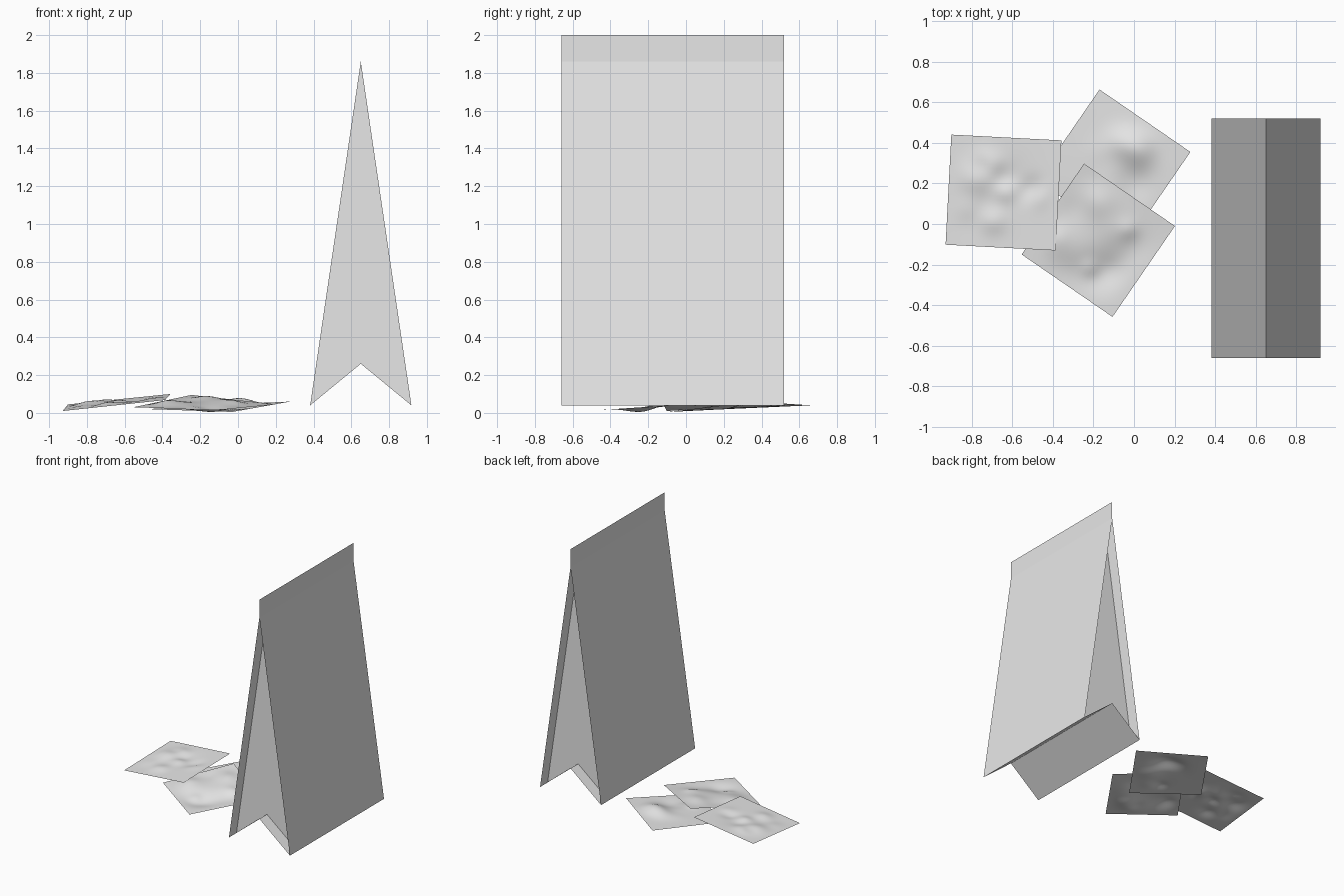
import bpy
import math
import random

cube = bpy.data.objects.get("Cube")
if cube:
    bpy.data.objects.remove(cube, do_unlink=True)

paper = bpy.data.materials.new("light grey paper")
paper.use_nodes = True
grey = (0.8, 0.8, 0.8, 1)
paper.diffuse_color = grey
paper.node_tree.nodes["Principled BSDF"].inputs["Base Color"].default_value = grey


def add_mesh(name, verts, faces):
    mesh = bpy.data.meshes.new(name)
    mesh.from_pydata(verts, [], faces)
    mesh.materials.append(paper)
    obj = bpy.data.objects.new(name, mesh)
    bpy.context.collection.objects.link(obj)
    return obj


# Folded bag: shared dimensions of its triangular section
MID, HALF = 0.65, 0.268
BASE, RIDGE, APEX, TOP = 0.04, 0.26, 1.86, 2.0
FRONT, BACK, RECESS = -0.66, 0.52, 0.095


def sheet(name, profile):
    """Sweep an x-z polyline along the depth of the bag."""
    n = len(profile)
    verts = [(x, y, z) for y in (FRONT, BACK) for x, z in profile]
    faces = [(i, i + 1, n + i + 1, n + i) for i in range(n - 1)]
    return add_mesh(name, verts, faces)


left_foot, right_foot = (MID + HALF, BASE), (MID - HALF, BASE)
sheet("bag_left_panel", [left_foot, (MID, APEX)])
sheet("bag_right_panel", [(MID, APEX), right_foot])
sheet("bag_top_seam", [(MID, APEX), (MID, TOP)])
sheet("bag_folded_bottom", [right_foot, (MID, RIDGE), left_foot])

# Recessed end panels, notched to follow the folded bottom
for name, y in (("bag_front_gusset", FRONT + RECESS), ("bag_back_gusset", BACK - RECESS)):
    outline = [right_foot, (MID, RIDGE), left_foot, (MID, APEX)]
    add_mesh(name, [(x, y, z) for x, z in outline], [(0, 1, 3), (1, 2, 3)])


def napkin(name, centre, angle, corners, seed, size=0.543, n=28):
    """Crumpled square; corners are heights: near left, near right, far right, far left."""
    rng = random.Random(seed)
    bumps = [(rng.uniform(-0.7, 0.7), rng.uniform(-0.7, 0.7), rng.uniform(0.12, 0.3),
              rng.uniform(-0.016, 0.018)) for _ in range(16)]
    nl, nr, fr, fl = corners
    ca, sa = math.cos(math.radians(angle)), math.sin(math.radians(angle))
    verts = []
    for j in range(n + 1):
        for i in range(n + 1):
            s, t = i / n, j / n
            u, v = 2 * s - 1, 2 * t - 1
            z = (nl * (1 - s) + nr * s) * (1 - t) + (fl * (1 - s) + fr * s) * t
            fade = (1 - u ** 4) * (1 - v ** 4)
            z += fade * sum(h * math.exp(-((u - a) ** 2 + (v - b) ** 2) / (2 * r * r))
                            for a, b, r, h in bumps)
            x, y = u * size / 2, v * size / 2
            verts.append((centre[0] + x * ca - y * sa, centre[1] + x * sa + y * ca, max(z, 0)))
    w = n + 1
    faces = [(j * w + i, j * w + i + 1, (j + 1) * w + i + 1, (j + 1) * w + i)
             for j in range(n) for i in range(n)]
    obj = add_mesh(name, verts, faces)
    for poly in obj.data.polygons:
        poly.use_smooth = True


# Three overlapping napkins, lowest first
napkin("lower_napkin", (-0.10, 0.285), -34.5, (0.02, 0.005, 0.06, 0.04), 3)
napkin("middle_napkin", (-0.176, -0.08), -34.5, (0.03, 0.015, 0.045, 0.095), 5)
napkin("upper_napkin", (-0.643, 0.155), -3, (0.01, 0.068, 0.1, 0.045), 8)
